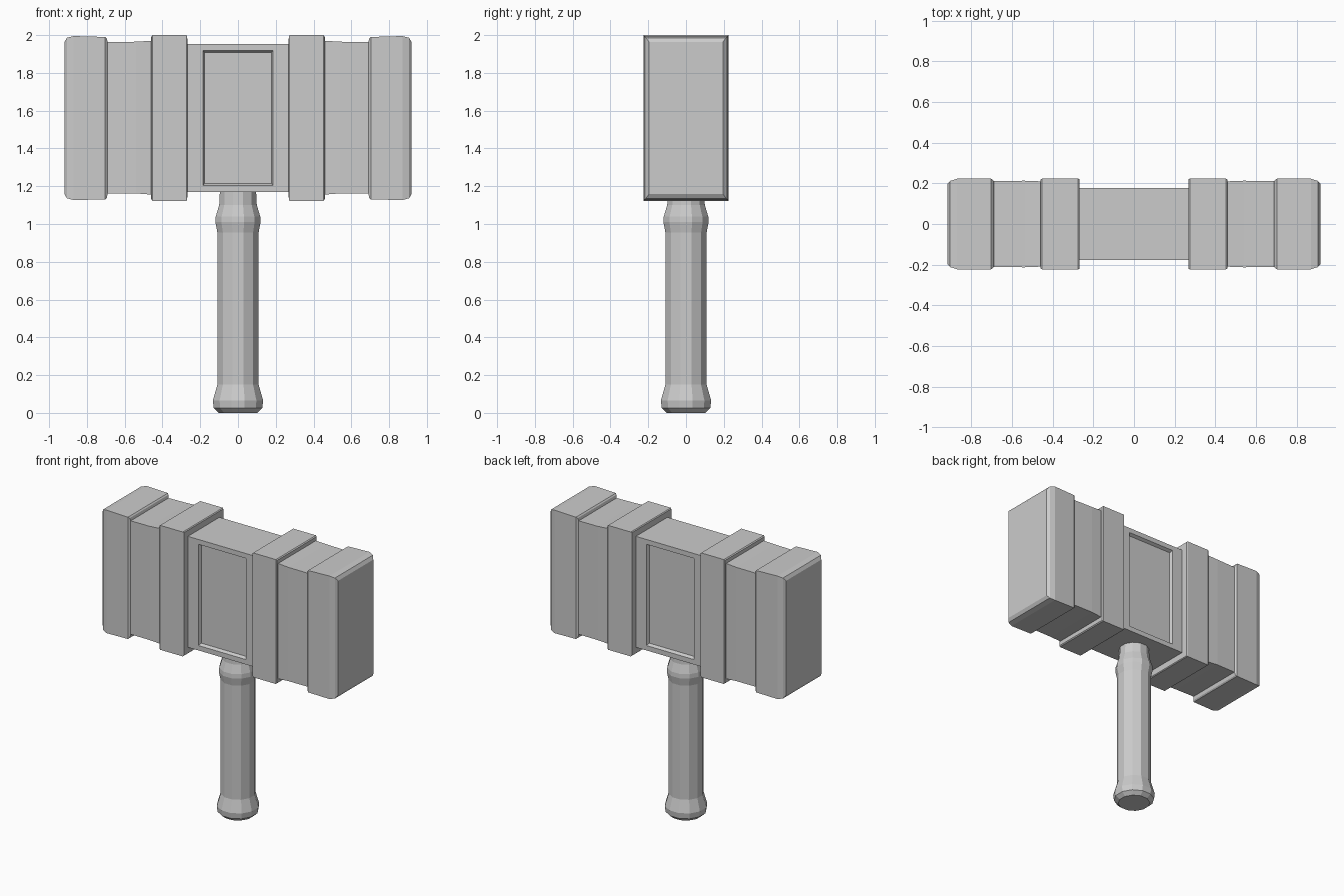
import bpy, bmesh, math

if "Cube" in bpy.data.objects:
    bpy.data.objects.remove(bpy.data.objects["Cube"])


def loft(name, rings):
    """Skin a list of equal-length point rings and cap both ends."""
    bm = bmesh.new()
    loops = [[bm.verts.new(p) for p in ring] for ring in rings]
    n = len(loops[0])
    for a, b in zip(loops, loops[1:]):
        for i in range(n):
            j = (i + 1) % n
            bm.faces.new((a[i], a[j], b[j], b[i]))
    bm.faces.new(loops[0])
    bm.faces.new(loops[-1])
    bmesh.ops.recalc_face_normals(bm, faces=bm.faces)
    return bm


def finish(bm, name):
    bmesh.ops.recalc_face_normals(bm, faces=bm.faces)
    mesh = bpy.data.meshes.new(name)
    bm.to_mesh(mesh)
    bm.free()
    obj = bpy.data.objects.new(name, mesh)
    bpy.context.collection.objects.link(obj)
    return obj


# Head: half profile along x as (x, half depth, bottom, top), mirrored
half = [
    (0.268, 0.176, 1.170, 1.953),   # slim centre block
    (0.269, 0.220, 1.127, 1.995),   # inner band
    (0.275, 0.224, 1.122, 2.000),
    (0.452, 0.224, 1.122, 2.000),
    (0.459, 0.219, 1.128, 1.994),
    (0.461, 0.210, 1.156, 1.970),   # recessed section
    (0.540, 0.213, 1.162, 1.965),
    (0.690, 0.211, 1.162, 1.963),
    (0.695, 0.216, 1.138, 1.982),   # striking cap
    (0.703, 0.223, 1.130, 1.990),
    (0.870, 0.223, 1.127, 1.995),
    (0.905, 0.212, 1.136, 1.986),
    (0.919, 0.196, 1.158, 1.964),
]
sections = [(-x, y, lo, hi) for x, y, lo, hi in reversed(half)] + half
head = loft("hammer_head", [[(x, -y, lo), (x, y, lo), (x, y, hi), (x, -y, hi)]
                            for x, y, lo, hi in sections])

# Sunken panel on the front and back of the centre block
for side in (-1, 1):
    panel = [f for f in head.faces
             if abs(f.calc_center_median().x) < 0.01
             and f.calc_center_median().y * side > 0.1][0]
    mid = panel.calc_center_median().z
    for w, h, y in ((0.186, 0.357, 0.176), (0.177, 0.346, 0.155)):
        bmesh.ops.inset_region(head, faces=[panel], thickness=0.01)
        for v in panel.verts:
            v.co = (math.copysign(w, v.co.x), side * y,
                    mid + math.copysign(h, v.co.z - mid))
finish(head, "hammer_head")

# Handle: twelve-sided turned profile of (radius, z)
profile = [(0.105, 0.0), (0.133, 0.025), (0.138, 0.065), (0.113, 0.15),
           (0.113, 0.955), (0.124, 1.01), (0.122, 1.04), (0.103, 1.10),
           (0.098, 1.20)]
SIDES = 12
angles = [2 * math.pi * (i + 0.5) / SIDES for i in range(SIDES)]
finish(loft("handle", [[(r * math.cos(a), r * math.sin(a), z) for a in angles]
                       for r, z in profile]), "handle")
